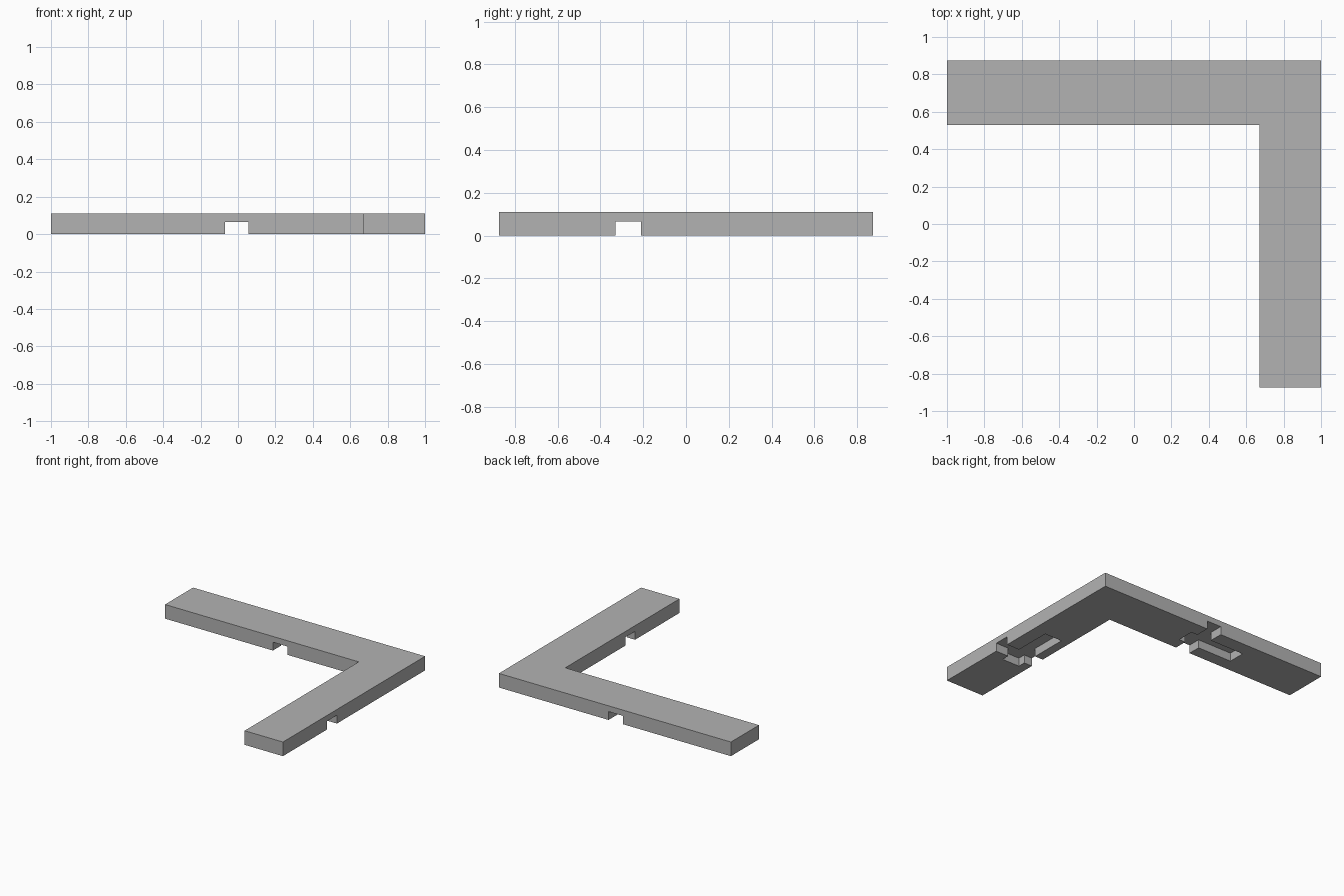
import bpy
import bmesh

cube = bpy.data.objects.get("Cube")
if cube:
    bpy.data.objects.remove(cube, do_unlink=True)

HEIGHT, DEPTH = 0.11, 0.065

grey = bpy.data.materials.new("plain_grey")
grey.use_nodes = True
grey.diffuse_color = (0.45, 0.45, 0.45, 1)
grey.node_tree.nodes["Principled BSDF"].inputs["Base Color"].default_value = grey.diffuse_color


def prism(name, outline, z0, z1):
    """Extrude a flat outline from z0 up to z1."""
    bm = bmesh.new()
    face = bm.faces.new([bm.verts.new((x, y, z0)) for x, y in outline])
    top = bmesh.ops.extrude_face_region(bm, geom=[face])["geom"]
    for v in top:
        if isinstance(v, bmesh.types.BMVert):
            v.co.z = z1
    bmesh.ops.recalc_face_normals(bm, faces=bm.faces)
    mesh = bpy.data.meshes.new(name)
    bm.to_mesh(mesh)
    bm.free()
    mesh.materials.append(grey)
    obj = bpy.data.objects.new(name, mesh)
    bpy.context.collection.objects.link(obj)
    return obj


def cross(slot, pocket):
    """Outline of a slot across the bar joined with a pocket along it."""
    a0, a1, b0, b1 = slot
    p0, p1, q0, q1 = pocket
    return [(a0, b0), (a1, b0), (a1, q0), (p1, q0), (p1, q1), (a1, q1),
            (a1, b1), (a0, b1), (a0, q1), (p0, q1), (p0, q0), (a0, q0)]


def bar(name, x0, x1, y0, y1, recess):
    """A flat bar with a cross-shaped recess in its underside."""
    body = prism(name, [(x0, y0), (x1, y0), (x1, y1), (x0, y1)], 0, HEIGHT)
    cutter = prism(name + "_cutter", recess, -0.05, DEPTH)
    mod = body.modifiers.new("recess", "BOOLEAN")
    mod.operation = "DIFFERENCE"
    mod.solver = "EXACT"
    mod.object = cutter
    bpy.context.view_layer.objects.active = body
    bpy.ops.object.modifier_apply(modifier=mod.name)
    bpy.data.objects.remove(cutter, do_unlink=True)


# Long bar across the back
bar("back_bar", -1, 1, 0.53, 0.875,
    cross((-0.07, 0.055, 0.4, 1.0), (-0.365, 0.11, 0.63, 0.765)))

# Side bar running forward: same recess, turned a quarter
turned = cross((-0.33, -0.21, 0.5, 1.2), (-0.39, 0.08, 0.74, 0.89))
bar("side_bar", 0.67, 1, -0.875, 0.53, [(x, y) for y, x in turned])
